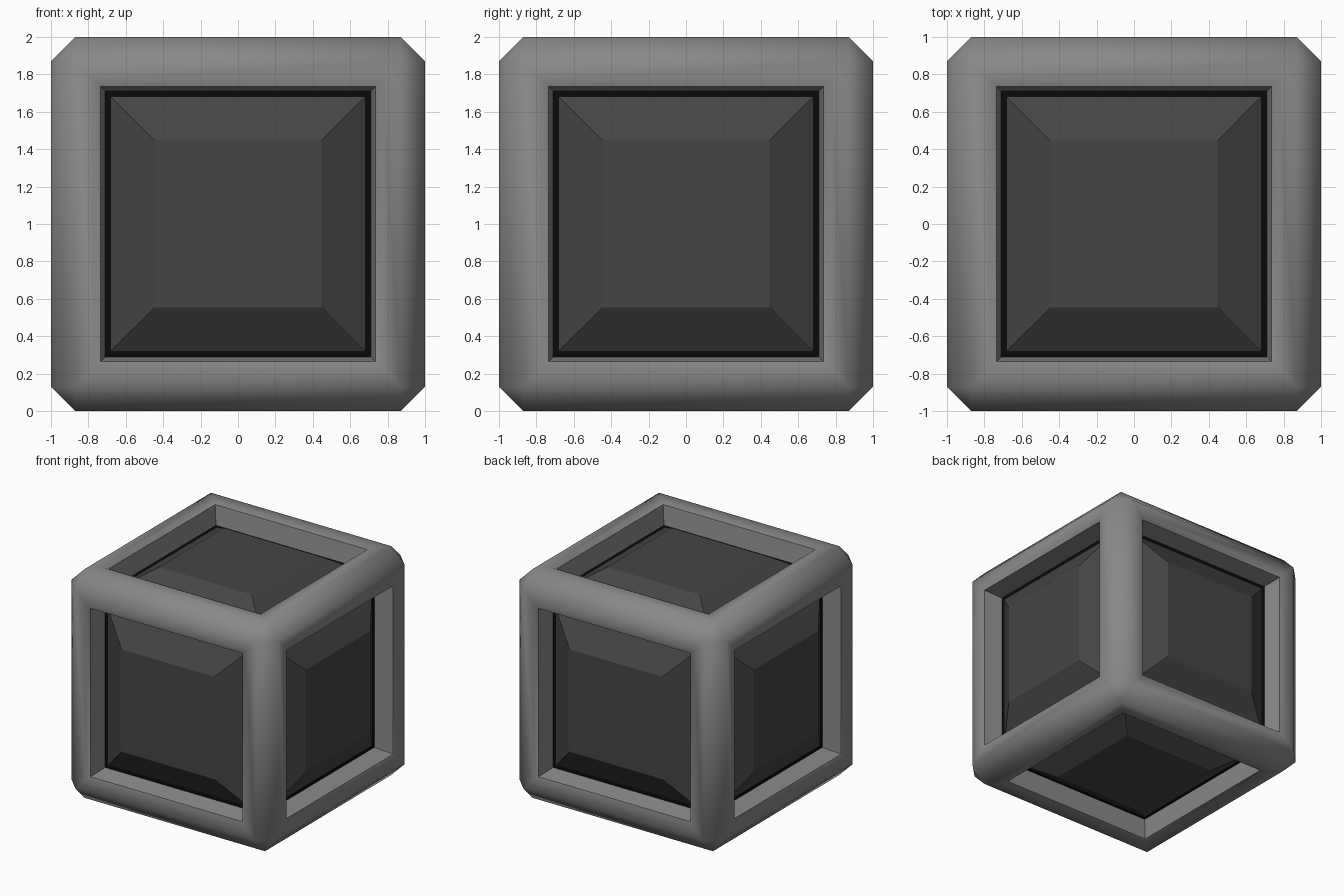
import bpy, bmesh
from mathutils import Vector, Matrix

if "Cube" in bpy.data.objects:
    bpy.data.objects.remove(bpy.data.objects["Cube"])

CENTRE = Vector((0, 0, 1))


def material(name, v):
    m = bpy.data.materials.new(name)
    m.diffuse_color = (v, v, v, 1)
    m.use_nodes = True
    m.node_tree.nodes["Principled BSDF"].inputs["Base Color"].default_value = m.diffuse_color
    return m


GREY = material("frame_grey", 0.25)
DARK = material("panel_dark", 0.06)
BLACK = material("seal_black", 0.003)


def add_object(name, bm, mats):
    me = bpy.data.meshes.new(name)
    bm.to_mesh(me)
    bm.free()
    ob = bpy.data.objects.new(name, me)
    bpy.context.collection.objects.link(ob)
    for m in mats:
        me.materials.append(m)
    return ob


# Frame: chamfered cube with a rounded-lip window sunk into each side
bm = bmesh.new()
bmesh.ops.create_cube(bm, size=2)
bmesh.ops.bevel(bm, geom=bm.edges[:], offset=0.13, segments=1, affect='EDGES')
sides = [f for f in bm.faces if f.calc_area() > 1]
for thickness, depth in ((0.10, 0), (0.035, -0.015), (0.025, -0.165)):
    bmesh.ops.inset_individual(bm, faces=sides, thickness=thickness,
                               depth=depth, use_even_offset=True)
bmesh.ops.delete(bm, geom=sides, context='FACES')
bmesh.ops.translate(bm, verts=bm.verts[:], vec=CENTRE)
frame = add_object("frame", bm, [GREY])
bpy.context.view_layer.objects.active = frame
frame.select_set(True)
bpy.ops.object.shade_smooth_by_angle(angle=0.9)


# Panels: thin black seal around a raised, bevelled plate
def panel(name, direction):
    bm = bmesh.new()
    rings = []
    for half, height in ((0.71, 0.82), (0.68, 0.82), (0.447, 0.967)):
        rings.append([bm.verts.new((sx * half, sy * half, height))
                      for sx, sy in ((-1, -1), (1, -1), (1, 1), (-1, 1))])
    for r, (a, b) in enumerate(zip(rings, rings[1:])):
        for i in range(4):
            j = (i + 1) % 4
            f = bm.faces.new((a[i], a[j], b[j], b[i]))
            f.material_index = 1 if r == 0 else 0
    bm.faces.new(rings[-1])
    rot = Vector((0, 0, 1)).rotation_difference(Vector(direction)).to_matrix().to_4x4()
    bm.transform(Matrix.Translation(CENTRE) @ rot)
    add_object(name, bm, [DARK, BLACK])


for name, d in {"front": (0, -1, 0), "back": (0, 1, 0), "left": (-1, 0, 0),
                "right": (1, 0, 0), "top": (0, 0, 1), "bottom": (0, 0, -1)}.items():
    panel(name + "_panel", d)
